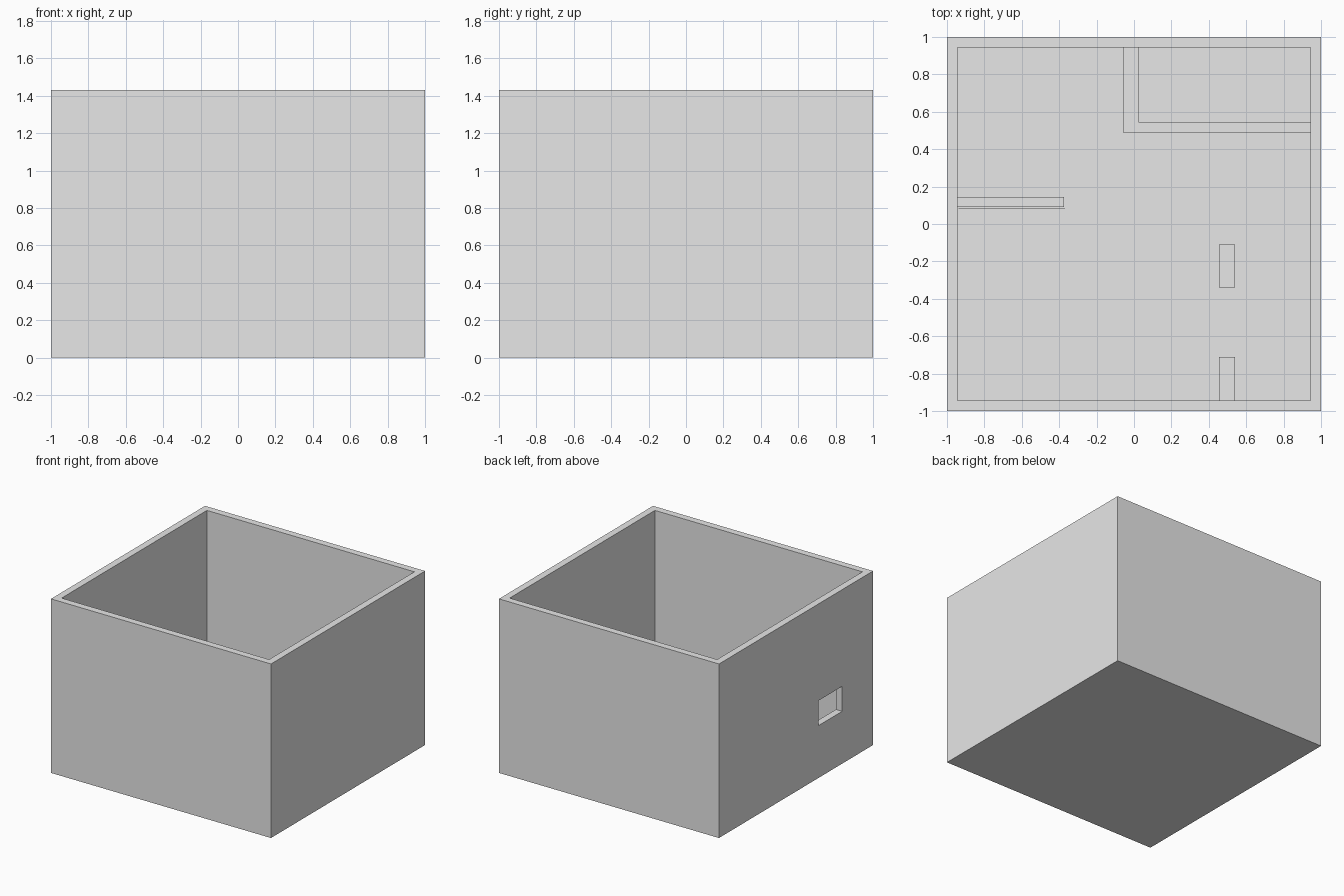
import bpy
import bmesh
from mathutils import Matrix, Vector

cube = bpy.data.objects.get("Cube")
if cube:
    bpy.data.objects.remove(cube, do_unlink=True)

HEIGHT = 1.43
INNER = 0.943
FLOOR = 0.05
PARTITION_TOP = 0.33

plaster = bpy.data.materials.new("light_grey")
plaster.use_nodes = True
grey = (0.8, 0.8, 0.8, 1)
plaster.diffuse_color = grey
plaster.node_tree.nodes["Principled BSDF"].inputs["Base Color"].default_value = grey


def finish(name, bm):
    bmesh.ops.recalc_face_normals(bm, faces=bm.faces)
    mesh = bpy.data.meshes.new(name)
    bm.to_mesh(mesh)
    bm.free()
    mesh.materials.append(plaster)
    obj = bpy.data.objects.new(name, mesh)
    bpy.context.collection.objects.link(obj)
    return obj


def box(name, low, high):
    low, high = Vector(low), Vector(high)
    bm = bmesh.new()
    place = Matrix.Translation((low + high) / 2) @ Matrix.Diagonal((*(high - low), 1))
    bmesh.ops.create_cube(bm, size=1, matrix=place)
    return finish(name, bm)


def prism(name, outline, bottom, top):
    bm = bmesh.new()
    face = bm.faces.new([bm.verts.new((x, y, bottom)) for x, y in outline])
    grown = bmesh.ops.extrude_face_region(bm, geom=[face])["geom"]
    corners = [g for g in grown if isinstance(g, bmesh.types.BMVert)]
    bmesh.ops.translate(bm, verts=corners, vec=(0, 0, top - bottom))
    return finish(name, bm)


def cut(target, cutter):
    cutter.hide_render = True
    cutter.hide_set(True)
    mod = target.modifiers.new(cutter.name, "BOOLEAN")
    mod.operation = "DIFFERENCE"
    mod.solver = "EXACT"
    mod.object = cutter
    # Apply the cut so the helper can be removed
    bpy.context.view_layer.objects.active = target
    bpy.ops.object.modifier_apply(modifier=mod.name)
    bpy.data.objects.remove(cutter, do_unlink=True)


# Open-topped shell with one window in its right wall
shell = box("outer_walls", (-1, -1, 0), (1, 1, HEIGHT))
cut(shell, box("room_cutter", (-INNER, -INNER, FLOOR), (INNER, INNER, HEIGHT + 0.1)))
cut(shell, box("window_cutter", (-1.1, -0.6, 0.43), (-0.9, -0.29, 0.635)))

# L-shaped partition enclosing the back left corner
prism("corner_partition",
      [(-0.06, INNER), (-0.06, 0.49), (INNER, 0.49),
       (INNER, 0.545), (0.025, 0.545), (0.025, INNER)],
      FLOOR, PARTITION_TOP)

# Short partition on the right wall with a thin facing panel
box("side_partition", (-INNER, 0.09, FLOOR), (-0.375, 0.145, PARTITION_TOP))
box("side_panel", (-0.938, 0.079, FLOOR), (-0.37, 0.083, PARTITION_TOP))

# Two wall stubs leaving a doorway between them
for name, front, back in (("front_wall_stub", -INNER, -0.71),
                          ("middle_wall_stub", -0.34, -0.11)):
    box(name, (0.455, front, FLOOR), (0.54, back, PARTITION_TOP))
